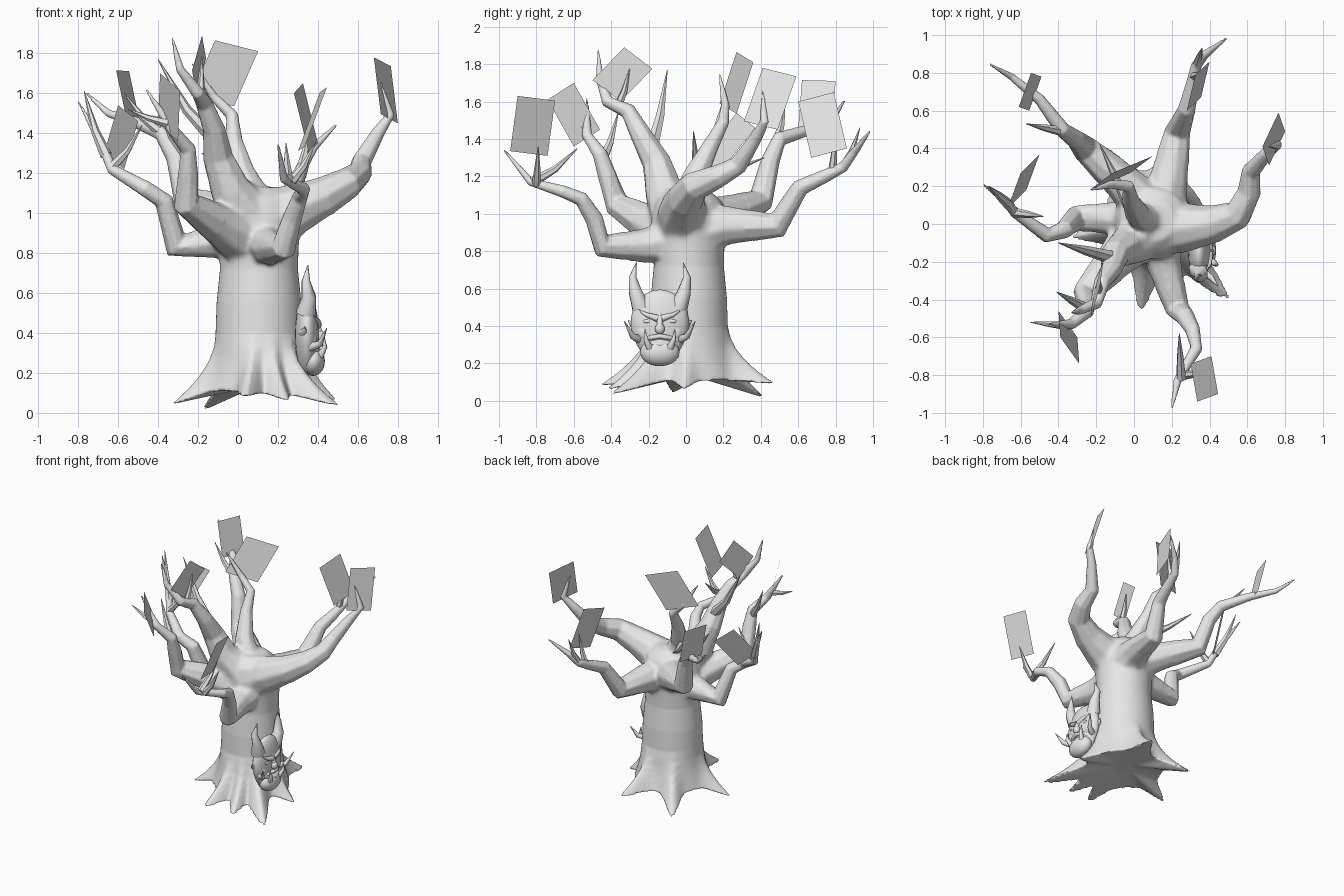
import bpy, bmesh, math
from mathutils import Vector

if "Cube" in bpy.data.objects:
    bpy.data.objects.remove(bpy.data.objects["Cube"])

bark = bpy.data.materials.new("plain_grey")
bark.diffuse_color = (0.8, 0.8, 0.8, 1)
bark.use_nodes = True
bark.node_tree.nodes["Principled BSDF"].inputs["Base Color"].default_value = bark.diffuse_color
TAU = 2 * math.pi


def finish(name, bm, smooth=50):
    bmesh.ops.recalc_face_normals(bm, faces=bm.faces[:])
    me = bpy.data.meshes.new(name)
    bm.to_mesh(me)
    bm.free()
    ob = bpy.data.objects.new(name, me)
    bpy.context.collection.objects.link(ob)
    me.materials.append(bark)
    bpy.ops.object.select_all(action='DESELECT')
    ob.select_set(True)
    bpy.context.view_layer.objects.active = ob
    if smooth:
        bpy.ops.object.shade_smooth_by_angle(angle=math.radians(smooth))
    return ob


def loft(name, rings):
    """Skin a row of vertex rings and close both ends."""
    bm = bmesh.new()
    rows = [[bm.verts.new(p) for p in ring] for ring in rings]
    n = len(rows[0])
    for a, b in zip(rows, rows[1:]):
        for k in range(n):
            bm.faces.new((a[k], a[(k + 1) % n], b[(k + 1) % n], b[k]))
    bm.faces.new(rows[0])
    bm.faces.new(rows[-1])
    return finish(name, bm)


def wood(t):
    """Branch taper: swollen at the root, slender along the arm, pointed at the tip."""
    return .55 * (1 - t) ** 3 + .45 * (1 - t) ** .7


def limb(name, pts, r, taper=wood, sides=8, tip=.002):
    """Tube along a path, its radius following the taper rule."""
    P = [Vector(p) for p in pts]
    run = [0]
    for a, b in zip(P, P[1:]):
        run.append(run[-1] + (b - a).length)
    rings, ref = [], Vector((.31, .9, .2))
    for i, p in enumerate(P):
        d = (P[min(i + 1, len(P) - 1)] - P[max(i - 1, 0)]).normalized()
        u = (ref - d * ref.dot(d)).normalized()
        w, ref = d.cross(u), u
        rad = r * taper(run[i] / run[-1]) + tip
        rings.append([p + rad * (u * math.cos(a) + w * math.sin(a))
                      for a in (TAU * k / sides for k in range(sides))])
    return loft(name, rings)


def blob(name, c, s, shape=lambda v: v):
    """Scaled sphere, optionally reshaped by a rule."""
    bm = bmesh.new()
    bmesh.ops.create_uvsphere(bm, u_segments=20, v_segments=14, radius=1)
    for v in bm.verts:
        v.co = Vector(c) + Vector([a * b for a, b in zip(shape(v.co.copy()), s)])
    finish(name, bm, 60)


# trunk with roots: the foot is a skirt whose reach and height swell towards each root tip
CX, CY = .105, .015
root_tips = [(.52, -.42, .03), (.50, -.01, .06), (.24, .49, .09), (-.18, .43, .01),
             (-.34, -.07, .04), (.03, -.48, .08), (.25, -.44, .06)]
angles = [TAU * k / 96 for k in range(96)]


def foot(a):
    reach, low = .27, .11
    for x, y, z in root_tips:
        dx, dy = x - CX, y - CY
        off = (a - math.atan2(dy, dx) + math.pi) % TAU - math.pi
        w = math.exp(-abs(off / .16) ** 1.4)
        reach = max(reach, .27 + (math.hypot(dx, dy) - .27) * w)
        low += (z - .11) * w
    return reach, low


def ring(r, z):
    return [(CX + r * math.cos(a), CY + .96 * r * math.sin(a), z) for a in angles]


rings = [ring(.08, .12)]
for f in (0, .08, .18, .3, .44, .6, .8):
    row = []
    for a in angles:
        reach, low = foot(a)
        r = .217 + (reach - .217) * (1 - f) ** 1.9
        row.append((CX + r * math.cos(a), CY + r * math.sin(a), low + (.40 - low) * f))
    rings.append(row)
rings += [ring(r, z) for z, r in [(.40, .217), (.55, .212), (.72, .195), (.85, .20),
                                  (.97, .21), (1.07, .18), (1.13, .11)]]
parts = [loft("trunk", rings)]


# main branches
def branch(r, *pts):
    parts.append(limb("branch", pts, r, tip=.006))


branch(.17, (.12, 0, .93), (.28, -.02, 1.02), (.42, 0, 1.08), (.55, .05, 1.15), (.61, .17, 1.20),
       (.62, .28, 1.26), (.70, .37, 1.40), (.76, .42, 1.49), (.71, .41, 1.66))
branch(.135, (.15, .06, .9), (.18, .22, .94), (.23, .49, .94), (.28, .61, 1.14), (.31, .74, 1.2),
       (.33, .84, 1.25), (.38, .9, 1.33), (.5, .99, 1.45))
branch(.13, (.08, .08, .95), (-.06, .22, 1), (-.26, .4, 1.07), (-.31, .45, 1.28), (-.38, .5, 1.4),
       (-.5, .66, 1.45), (-.65, .78, 1.5), (-.77, .85, 1.61))
branch(.115, (.14, -.06, .86), (.16, -.22, .83), (.23, -.45, .83), (.27, -.49, .97), (.31, -.56, 1.08),
       (.33, -.66, 1.12), (.23, -.83, 1.17), (.2, -.98, 1.35))
branch(.155, (.06, -.02, .86), (-.09, -.18, .94), (-.26, -.37, 1.05), (-.25, -.42, 1.2),
       (-.25, -.46, 1.32), (-.33, -.53, 1.42), (-.46, -.53, 1.62))
branch(.11, (.06, .02, .9), (-.12, .03, .86), (-.31, .03, .84), (-.37, -.03, 1.06), (-.46, -.06, 1.12),
       (-.63, .06, 1.22), (-.69, .13, 1.36), (-.8, .21, 1.56))
branch(.14, (.06, -.05, .98), (-.04, -.12, 1.12), (-.1, -.16, 1.28), (-.12, -.24, 1.42),
       (-.17, -.31, 1.55), (-.2, -.42, 1.60), (-.29, -.46, 1.72), (-.33, -.47, 1.88))
branch(.105, (.11, 0, 1), (.02, .05, 1.2), (-.02, .13, 1.36), (-.03, .2, 1.49),
       (-.12, .21, 1.58), (-.23, .18, 1.75))

# fuse trunk and branches into one skin and soften the forks
bpy.ops.object.select_all(action='DESELECT')
for ob in parts:
    ob.select_set(True)
tree = parts[0]
bpy.context.view_layer.objects.active = tree
bpy.ops.object.join()
remesh = tree.modifiers.new("fuse", 'REMESH')
remesh.mode, remesh.voxel_size = 'VOXEL', .01
bpy.ops.object.modifier_apply(modifier=remesh.name)
bm = bmesh.new()
bm.from_mesh(tree.data)
forks = [v for v in bm.verts if .75 < v.co.z < 1.2 and math.hypot(v.co.x - CX, v.co.y - CY) < .36]
for _ in range(12):
    bmesh.ops.smooth_vert(bm, verts=forks, factor=.5, use_axis_x=True, use_axis_y=True, use_axis_z=True)
bm.to_mesh(tree.data)
bm.free()
bpy.ops.object.shade_smooth_by_angle(angle=math.radians(60))

# side twigs: start and tip, each bowed outwards before turning up
twigs = [((.33, .84, 1.25), (.36, .93, 1.46)), ((.31, .78, 1.21), (.36, .80, 1.45)),
         ((-.38, .49, 1.40), (-.57, .53, 1.60)), ((.25, -.82, 1.17), (.24, -.58, 1.35)),
         ((.27, -.80, 1.16), (.39, -.79, 1.36)), ((-.35, -.54, 1.45), (-.55, -.52, 1.52)),
         ((-.25, -.45, 1.28), (-.41, -.36, 1.55)), ((-.63, .06, 1.23), (-.48, .04, 1.44)),
         ((-.66, .10, 1.29), (-.77, .20, 1.61)), ((-.11, -.18, 1.36), (-.40, -.10, 1.77)),
         ((-.19, -.36, 1.58), (-.18, -.30, 1.78)), ((-.03, .10, 1.20), (-.18, .42, 1.30))]
for i, (a, b) in enumerate(twigs):
    a, b = Vector(a), Vector(b)
    bend = a + (b - a) * .5
    bend.z = a.z + (b.z - a.z) * .38
    limb(f"twig_{i + 1}", [a, bend, b], .012 + .045 * (b - a).length, lambda s: (1 - s) ** .7, 6)


# hanging sheets: three corners, the fourth completes the parallelogram
def sheet(name, *corners):
    a, b, c = map(Vector, corners)
    bm = bmesh.new()
    bm.faces.new([bm.verts.new(p) for p in (a, b, c, a + c - b)])
    finish(name, bm, 0)


sheet("sheet_right", (.68, .41, 1.78), (.765, .59, 1.735), (.80, .49, 1.45))
sheet("sheet_back", (.28, .60, 1.60), (.325, .79, 1.65), (.40, .86, 1.35))
sheet("sheet_back_left", (-.61, .62, 1.715), (-.545, .80, 1.71), (-.49, .78, 1.45))
sheet("sheet_front", (.41, -.70, 1.605), (.445, -.90, 1.63), (.335, -.94, 1.335))
sheet("sheet_front_left", (-.39, -.60, 1.70), (-.29, -.74, 1.61), (-.30, -.60, 1.36))
sheet("sheet_left", (-.50, .37, 1.46), (-.60, .27, 1.54), (-.67, .08, 1.30))
sheet("sheet_upper_middle", (-.115, .27, 1.865), (.10, .36, 1.81), (-.02, .27, 1.535))
sheet("sheet_upper_front", (-.18, -.33, 1.89), (-.16, -.18, 1.775), (-.21, -.35, 1.60))

# mask on the right side of the trunk, narrowing towards the jaw
MY = -.14
blob("mask_face", (.345, MY, .39), (.06, .155, .205),
     lambda v: Vector((v.x, v.y * (1 + .12 * v.z - .15 * max(0, -v.z)), v.z)))
blob("mask_chin", (.375, MY, .26), (.06, .105, .075))
blob("mask_nose", (.41, MY, .385), (.025, .026, .03))
even = lambda s: 1
limb("mask_nose_bridge", [(.385, MY, .47), (.412, MY, .39)], .015, even)
for name, z, sag in (("upper", .345, -.025), ("lower", .30, .025)):
    limb(f"mask_{name}_lip", [(.415 - .045 * k * k, MY + .09 * k, z + sag * k * k)
                              for k in (-1, -.5, 0, .5, 1)], .012, even)
point = lambda s: (1 - s) ** .8
for side, s in (("left", -1), ("right", 1)):
    def spike(part, r, *pts):
        limb(f"mask_{part}_{side}", [(x, MY + s * d, z) for x, d, z in pts], r, point)
    spike("horn", .05, (.34, .10, .50), (.355, .13, .58), (.34, .145, .66), (.35, .125, .74))
    spike("brow", .018, (.40, .01, .44), (.40, .07, .46), (.37, .12, .49))
    spike("tusk", .018, (.41, .055, .285), (.435, .075, .33), (.43, .08, .385))
    spike("side_tusk", .022, (.36, .11, .33), (.41, .145, .345), (.445, .19, .425))
    spike("ear", .025, (.33, .12, .40), (.33, .15, .41), (.335, .17, .43))
    blob("mask_eye_" + side, (.388, MY + s * .065, .425), (.014, .028, .012))
    blob("mask_cheek_" + side, (.365, MY + s * .08, .365), (.032, .045, .045))
